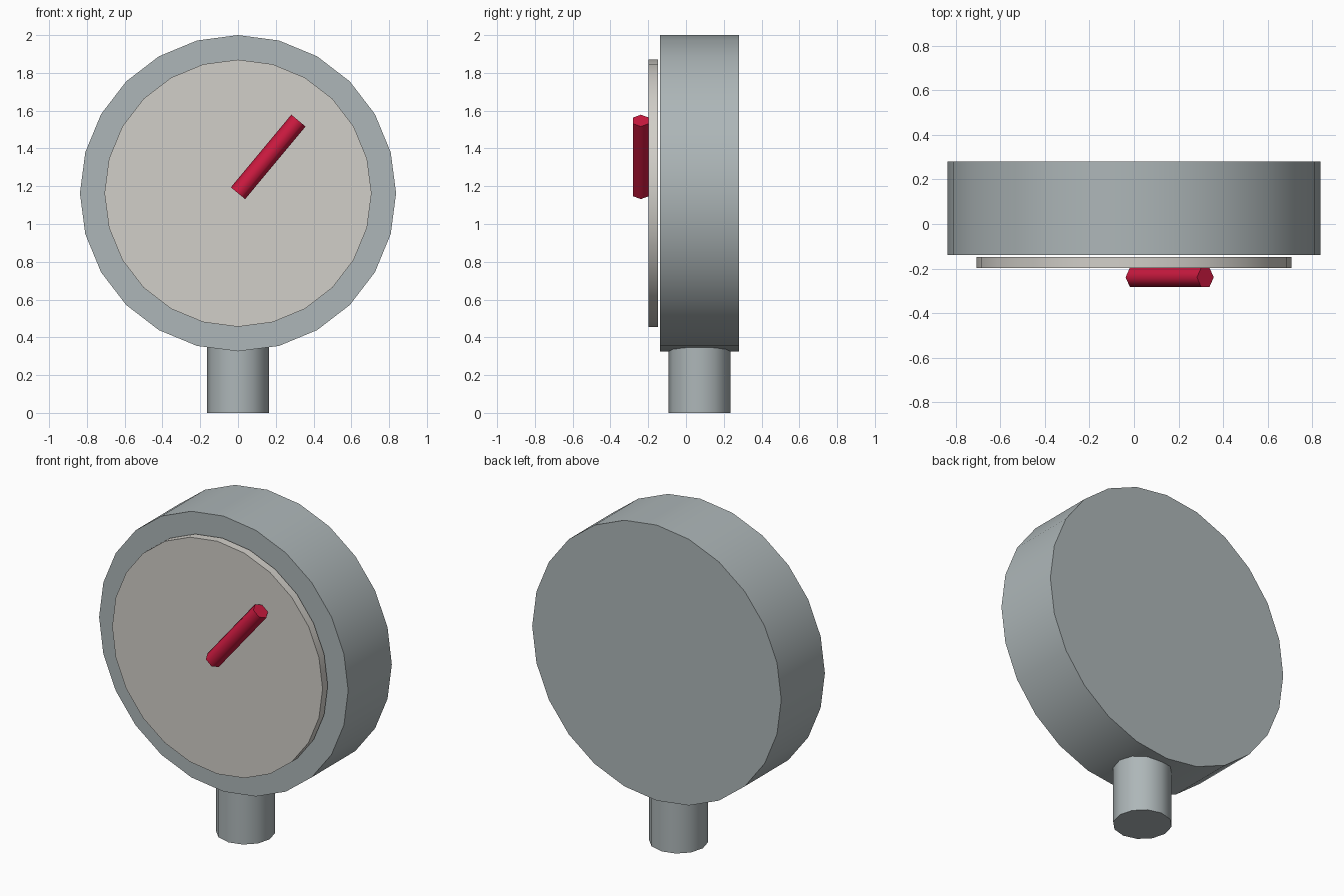
import bpy, bmesh, math
from mathutils import Matrix, Vector

if "Cube" in bpy.data.objects:
    bpy.data.objects.remove(bpy.data.objects["Cube"])


def material(name, rgb):
    m = bpy.data.materials.new(name)
    m.diffuse_color = (*rgb, 1)
    m.use_nodes = True
    m.node_tree.nodes["Principled BSDF"].inputs["Base Color"].default_value = m.diffuse_color
    return m


def cylinder(name, sides, radius, depth, centre, rot, mat):
    """Closed cylinder, smooth round its side with sharp cap edges."""
    bm = bmesh.new()
    bmesh.ops.create_cone(bm, cap_ends=True, segments=sides, radius1=radius,
                          radius2=radius, depth=depth,
                          matrix=Matrix.Translation(Vector(centre)) @ rot)
    for f in bm.faces:
        f.smooth = len(f.verts) == 4
    for e in bm.edges:
        e.smooth = all(len(f.verts) == 4 for f in e.link_faces)
    mesh = bpy.data.meshes.new(name)
    bm.to_mesh(mesh)
    bm.free()
    mesh.materials.append(mat)
    ob = bpy.data.objects.new(name, mesh)
    bpy.context.collection.objects.link(ob)
    return ob


steel = material("steel", (0.42, 0.47, 0.48))
cream = material("cream", (0.64, 0.62, 0.58))
red = material("red", (0.60, 0.01, 0.05))

facing = Matrix.Rotation(math.pi / 2, 4, 'X')
upright = Matrix.Identity(4)
HUB_Z = 1.163

# round housing and the dial plate floating just in front of it
cylinder("housing", 24, 0.837, 0.419, (0, 0.0715, HUB_Z), facing, steel)
cylinder("dial_plate", 24, 0.707, 0.05, (0, -0.173, HUB_Z), facing, cream)

# pipe stem below, running up into the housing
cylinder("stem", 12, 0.163, 0.46, (0, 0.0715, 0.23), upright, steel)

# hexagonal needle from the hub, leaning to the right, flat side forward
angle, length = 0.694, 0.5
tilt = Matrix.Rotation(angle, 4, 'Y') @ Matrix.Rotation(math.pi / 2, 4, 'Z')
mid = (math.sin(angle) * length / 2, -0.239, HUB_Z + math.cos(angle) * length / 2)
cylinder("needle", 6, 0.049, length, mid, tilt, red)
